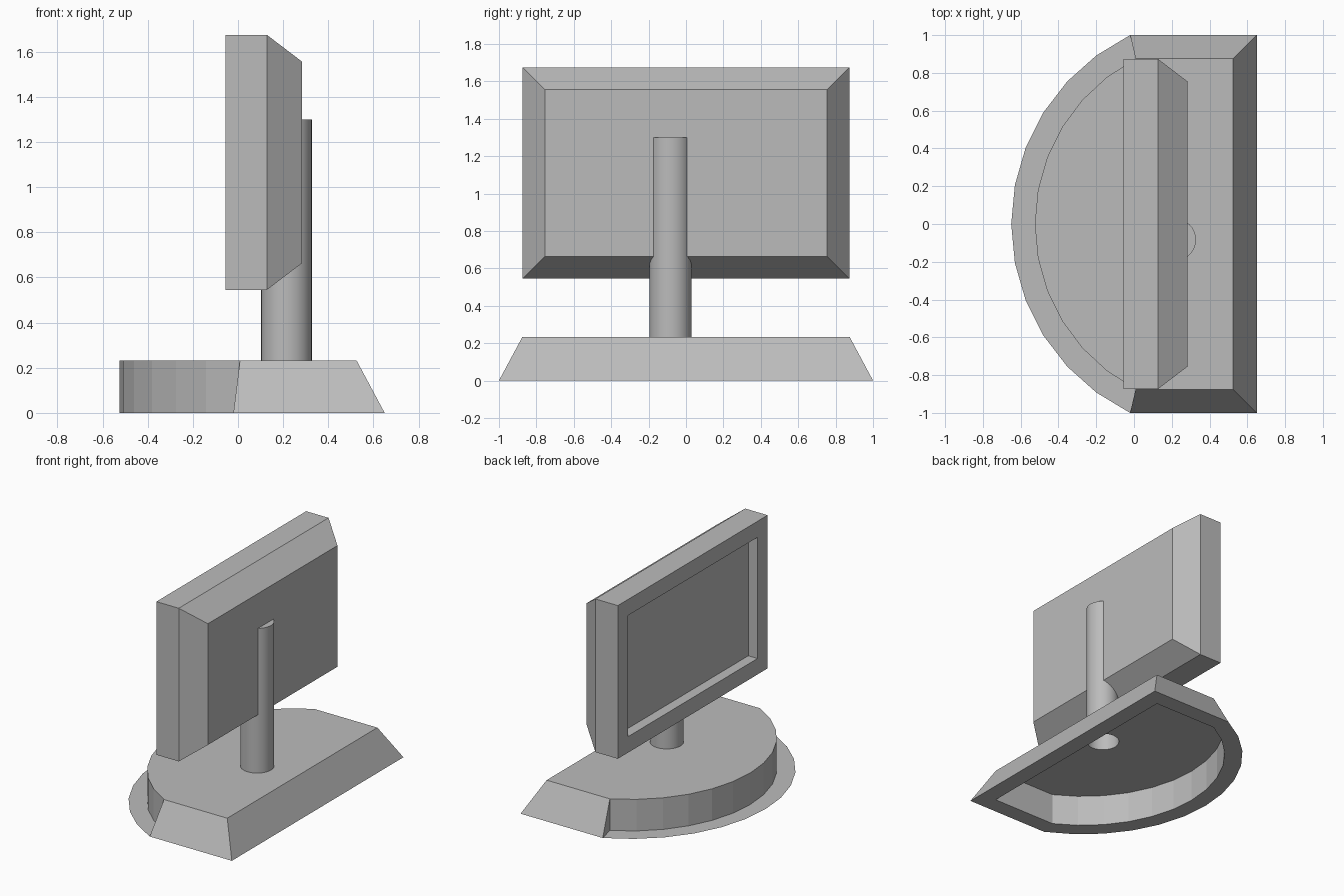
import bpy
import bmesh
from math import asin, cos, sin
from mathutils import Matrix

cube = bpy.data.objects.get("Cube")
if cube:
    bpy.data.objects.remove(cube, do_unlink=True)

grey = bpy.data.materials.new("plain_grey")
grey.use_nodes = True
grey.diffuse_color = (0.5, 0.5, 0.5, 1)
grey.node_tree.nodes["Principled BSDF"].inputs["Base Color"].default_value = grey.diffuse_color


def finish(name, bm):
    mesh = bpy.data.meshes.new(name)
    bm.to_mesh(mesh)
    bm.free()
    mesh.materials.append(grey)
    obj = bpy.data.objects.new(name, mesh)
    bpy.context.collection.objects.link(obj)
    return obj


def ring(bm, points, z):
    return [bm.verts.new((x, y, z)) for x, y in points]


def bridge(bm, a, b, indices):
    n = len(a)
    for i in indices:
        j = (i + 1) % n
        bm.faces.new((a[i], a[j], b[j], b[i]))


# Base: D-shaped shell with a flat rim and sloped straight sides
STEPS, ARC_X, BASE_H = 12, 0.459, 0.233
STEM_X, STEM_Y, STEM_R = 0.215, -0.083, 0.113


def d_outline(radius, half_y, back_x):
    reach = asin(half_y / radius)
    angles = [reach * (1 - 2 * i / STEPS) for i in range(STEPS + 1)]
    arc = [(ARC_X - radius * cos(a), radius * sin(a)) for a in angles]
    return arc + [(back_x, -half_y), (back_x, half_y)]


bm = bmesh.new()
outer = ring(bm, d_outline(1.109, 1.0, 0.65), 0)
inner_points = d_outline(0.984, 0.875, 0.525)
inner = ring(bm, inner_points, 0)
top = ring(bm, inner_points, BASE_H)
count = len(outer)
bridge(bm, inner, outer, range(count))
bridge(bm, top, inner, range(count))
bridge(bm, outer, top, range(STEPS, count))
for i in (0, STEPS):
    bm.faces.new((outer[i], inner[i], top[i]))

# Top plate with a round opening under the stem
hole = bmesh.ops.create_circle(
    bm, segments=32, radius=STEM_R,
    matrix=Matrix.Translation((STEM_X, STEM_Y, BASE_H)))["verts"]
hole_set = set(hole)
edges = {e for v in hole for e in v.link_edges if e.other_vert(v) in hole_set}
edges |= {bm.edges.get((top[i], top[(i + 1) % count])) for i in range(count)}
bmesh.ops.triangle_fill(bm, edges=list(edges), use_beauty=True, normal=(0, 0, 1))
finish("base", bm)

# Stem: open-bottomed post running up into the back of the display
STEM_TOP = 1.30
bm = bmesh.new()
bmesh.ops.create_cone(
    bm, cap_ends=True, segments=32, radius1=STEM_R, radius2=STEM_R,
    depth=STEM_TOP - BASE_H,
    matrix=Matrix.Translation((STEM_X, STEM_Y, (STEM_TOP + BASE_H) / 2)))
bottom = [f for f in bm.faces if f.normal.z < -0.9]
bmesh.ops.delete(bm, geom=bottom, context="FACES_ONLY")
stem = finish("stem", bm)
bpy.context.view_layer.objects.active = stem
stem.select_set(True)
bpy.ops.object.shade_smooth_by_angle()

# Display: successive rectangles from the sunken screen out to the tapered back
HALF_Y, HALF_Z, MID_Z, INSET = 0.873, 0.565, 1.11, 0.118
bm = bmesh.new()
loops = []
for x, inset in ((0.02, INSET), (-0.055, INSET), (-0.055, 0), (0.128, 0), (0.283, INSET)):
    y, z = HALF_Y - inset, HALF_Z - inset
    loops.append([bm.verts.new((x, sy * y, MID_Z + sz * z))
                  for sy, sz in ((-1, -1), (1, -1), (1, 1), (-1, 1))])
for a, b in zip(loops, loops[1:]):
    bridge(bm, a, b, range(4))
bm.faces.new(loops[0])
bm.faces.new(loops[-1])
bmesh.ops.recalc_face_normals(bm, faces=bm.faces)
finish("display", bm)
